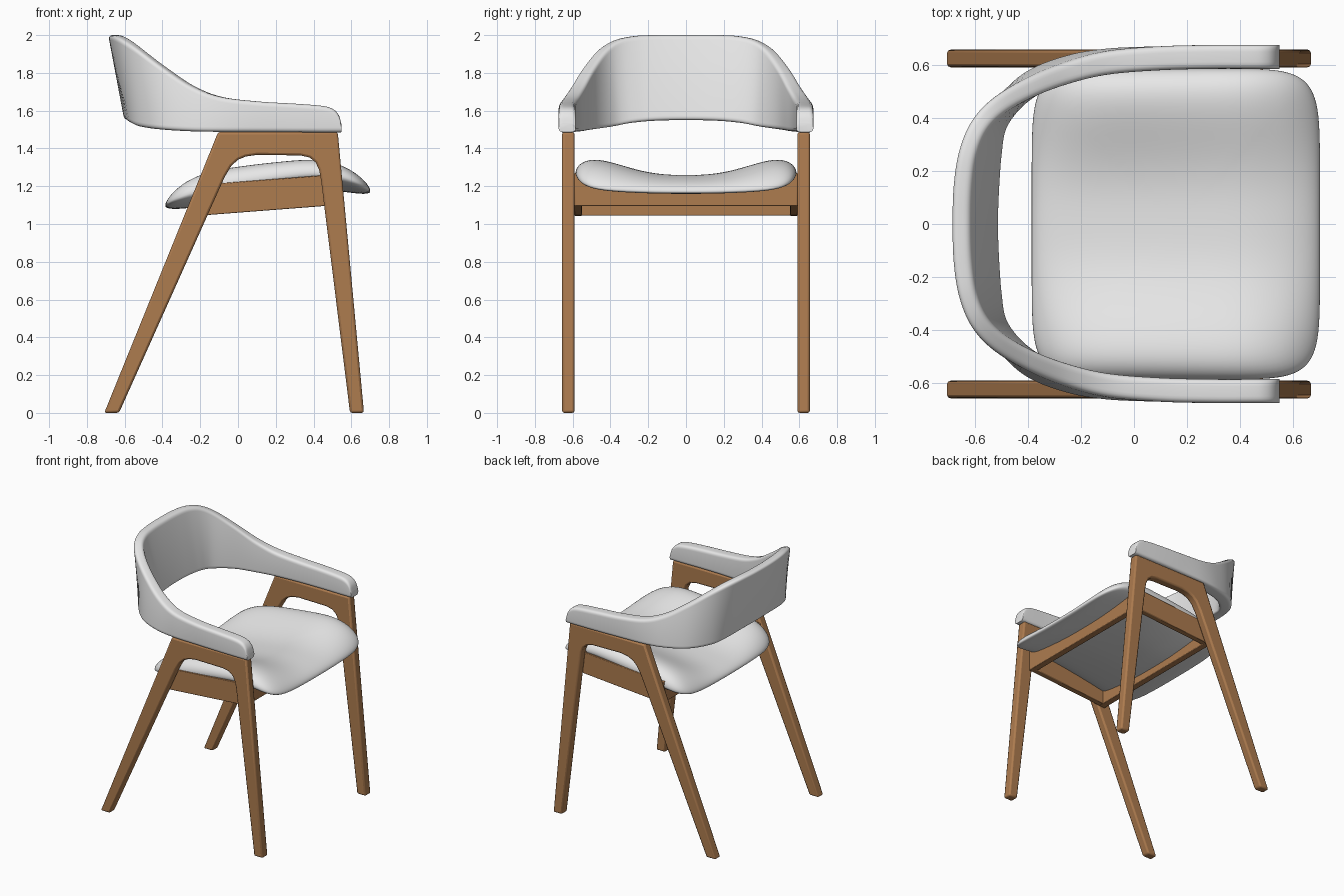
import bpy, bmesh, math
from mathutils import Vector

cube = bpy.data.objects.get("Cube")
if cube:
    bpy.data.objects.remove(cube, do_unlink=True)


def material(name, rgb):
    mat = bpy.data.materials.new(name)
    mat.use_nodes = True
    mat.diffuse_color = (*rgb, 1)
    bsdf = mat.node_tree.nodes["Principled BSDF"]
    bsdf.inputs["Base Color"].default_value = (*rgb, 1)
    bsdf.inputs["Roughness"].default_value = 0.6
    return mat


white = material("white upholstery", (0.8, 0.8, 0.8))
wood = material("warm wood", (0.42, 0.2, 0.078))


def finish(name, bm, mat, bevel=0, angle=40):
    bmesh.ops.recalc_face_normals(bm, faces=bm.faces)
    mesh = bpy.data.meshes.new(name)
    bm.to_mesh(mesh)
    bm.free()
    mesh.materials.append(mat)
    obj = bpy.data.objects.new(name, mesh)
    bpy.context.collection.objects.link(obj)
    bpy.ops.object.select_all(action="DESELECT")
    obj.select_set(True)
    bpy.context.view_layer.objects.active = obj
    if bevel:
        mod = obj.modifiers.new("soft edges", "BEVEL")
        mod.width, mod.segments, mod.limit_method = bevel, 2, "ANGLE"
    bpy.ops.object.shade_smooth_by_angle(angle=math.radians(angle))
    return obj


def board(name, outline, start, depth, bevel):
    """Extrude a closed outline of 3D points along an axis vector."""
    bm = bmesh.new()
    face = bm.faces.new([bm.verts.new(Vector(p) + start) for p in outline])
    moved = bmesh.ops.extrude_face_region(bm, geom=[face])["geom"]
    verts = [v for v in moved if isinstance(v, bmesh.types.BMVert)]
    bmesh.ops.translate(bm, verts=verts, vec=depth)
    return finish(name, bm, wood, bevel)


def catmull(points, steps):
    """Smooth curve through tuples of any length."""
    pts = [points[0]] + points + [points[-1]]
    out = []
    for a, b, c, d in zip(pts, pts[1:], pts[2:], pts[3:]):
        for i in range(steps):
            t = i / steps
            out.append([0.5 * (2 * q + (r - p) * t + (2 * p - 5 * q + 4 * r - s) * t * t
                               + (3 * q - p - 3 * r + s) * t ** 3)
                        for p, q, r, s in zip(a, b, c, d)])
    return out + [list(points[-1])]


# Leg frames: an open-bottomed frame with a rounded arch, one on each side
frame = [(-0.708, 0), (-0.105, 1.487), (0.528, 1.487), (0.667, 0), (0.593, 0),
         (0.44, 1.23), (0.43, 1.285), (0.412, 1.325), (0.38, 1.352), (0.33, 1.363),
         (0.1, 1.366), (0.04, 1.357), (0, 1.34), (-0.035, 1.308), (-0.07, 1.25), (-0.63, 0)]
for side, y in (("left", 0.59), ("right", -0.656)):
    board(side + "_leg_frame", [(x, 0, z) for x, z in frame],
          Vector((0, y, 0)), Vector((0, 0.066, 0)), 0.012)

# Seat shape: a tilted, slightly dished rim surface with a falling front lip
CX, HALF_X, HALF_Y = 0.1575, 0.5425, 0.585
profile = catmull([(-0.385, 1.095), (-0.2, 1.122), (0, 1.155), (0.2, 1.185), (0.4, 1.207),
                   (0.55, 1.2), (0.7, 1.172)], 8)


def side_rise(x, y):
    s = min(1, abs(y) / 0.56)
    fade = 1 - 0.8 * min(1, abs(x - CX) / HALF_X) ** 4
    return (s * s * (3 - 2 * s)) ** 1.5 * fade


def seat_mid(x, y):
    z = profile[-1][1]
    for (xa, za), (xb, zb) in zip(profile, profile[1:]):
        if x <= xb:
            z = za + (zb - za) * max(0, (x - xa) / (xb - xa))
            break
    return z + 0.065 * side_rise(x, y)


# Seat cushion: padded top with thick sides over a flatter underside, welded at the rim
bm = bmesh.new()
for sheet in ("top", "underside"):
    grid = bmesh.ops.create_grid(bm, x_segments=44, y_segments=44, size=1)["verts"]
    for v in grid:
        u, w = (math.sin(c * math.pi / 2) for c in v.co.xy)
        rho = max(abs(u), abs(w))
        k = rho / max((abs(u) ** 7 + abs(w) ** 7) ** (1 / 7), 1e-6)
        x, y = CX + HALF_X * u * k, HALF_Y * w * k
        rise = side_rise(x, y)
        if sheet == "top":
            puff = 0.052 + (0.036 + 0.04 * (0.4 - x)) * rise
        else:
            puff = -0.03 - 0.035 * rise
        v.co = (x, y, seat_mid(x, y) + puff * math.sqrt(max(0, 1 - rho ** 8)))
bmesh.ops.remove_doubles(bm, verts=bm.verts, dist=0.0002)
finish("seat_cushion", bm, white, angle=80)

# Side rails: tilted boards inside the leg frames
rail = [(-0.22, 1.043), (0.48, 1.097), (0.48, 1.26), (-0.22, 1.206)]
for side, y in (("left", 0.55), ("right", -0.592)):
    board(side + "_seat_rail", [(x, 0, z) for x, z in rail],
          Vector((0, y, 0)), Vector((0, 0.042, 0)), 0.004)

# Cross rails: top edge follows the dish of the cushion
for name, x, low in (("front_seat_rail", 0.435, 1.095), ("rear_seat_rail", -0.22, 1.045)):
    ys = [0.59 * i / 10 for i in range(-10, 11)]
    outline = [(0, y, seat_mid(x, y)) for y in ys] + [(0, 0.59, low), (0, -0.59, low)]
    board(name, outline, Vector((x, 0, 0)), Vector((0.05, 0, 0)), 0.004)

# Backrest and arms: one band swept around the rear
# station: outer x, outer y, top z, bottom z, lean, thickness at top and bottom
half = [(-0.687, 0, 2.0, 1.55, 0.085, 0.07, 0.095),
        (-0.682, 0.15, 2.0, 1.548, 0.085, 0.07, 0.095),
        (-0.66, 0.28, 1.995, 1.541, 0.075, 0.068, 0.095),
        (-0.612, 0.39, 1.972, 1.53, 0.052, 0.068, 0.095),
        (-0.53, 0.475, 1.92, 1.514, 0.016, 0.07, 0.095),
        (-0.4, 0.55, 1.827, 1.5, -0.025, 0.074, 0.1),
        (-0.25, 0.61, 1.73, 1.491, -0.027, 0.08, 0.106),
        (-0.1, 0.65, 1.674, 1.488, -0.012, 0.087, 0.099),
        (0.1, 0.669, 1.649, 1.487, 0, 0.09, 0.09),
        (0.3, 0.674, 1.637, 1.486, 0, 0.09, 0.09),
        (0.44, 0.674, 1.626, 1.485, 0, 0.09, 0.09),
        (0.5, 0.674, 1.61, 1.485, 0, 0.09, 0.09),
        (0.533, 0.674, 1.577, 1.485, 0, 0.09, 0.09),
        (0.547, 0.674, 1.53, 1.486, 0, 0.09, 0.09)]
stations = [(s[0], -s[1], *s[2:]) for s in reversed(half[1:])] + half
path = catmull(stations, 6)


def rounded(corners, radius=0.026, steps=5):
    """Replace each corner of a polygon by a short curve."""
    out = []
    for i, c in enumerate(corners):
        ends = []
        for n in (corners[i - 1], corners[(i + 1) % len(corners)]):
            d = n - c
            ends.append(c + d.normalized() * min(radius, 0.45 * d.length))
        for j in range(steps + 1):
            t = j / steps
            out.append(ends[0] * (1 - t) ** 2 + c * 2 * t * (1 - t) + ends[1] * t * t)
    return out


bm = bmesh.new()
rings = []
for i, (x, y, top, low, lean, t_top, t_low) in enumerate(path):
    a, b = path[max(i - 1, 0)], path[min(i + 1, len(path) - 1)]
    along = Vector((b[0] - a[0], b[1] - a[1])).normalized()
    inward = Vector((along.y, -along.x, 0))
    section = rounded([Vector(p) for p in ((0, top), (lean, low),
                                           (lean + t_low, low), (t_top, top))])
    rings.append([bm.verts.new(Vector((x, y, 0)) + inward * p.x + Vector((0, 0, p.y)))
                  for p in section])
for r, s in zip(rings, rings[1:]):
    for k in range(len(r)):
        n = (k + 1) % len(r)
        bm.faces.new((r[k], r[n], s[n], s[k]))
bm.faces.new(rings[0])
bm.faces.new(rings[-1])
finish("backrest_and_arms", bm, white)
